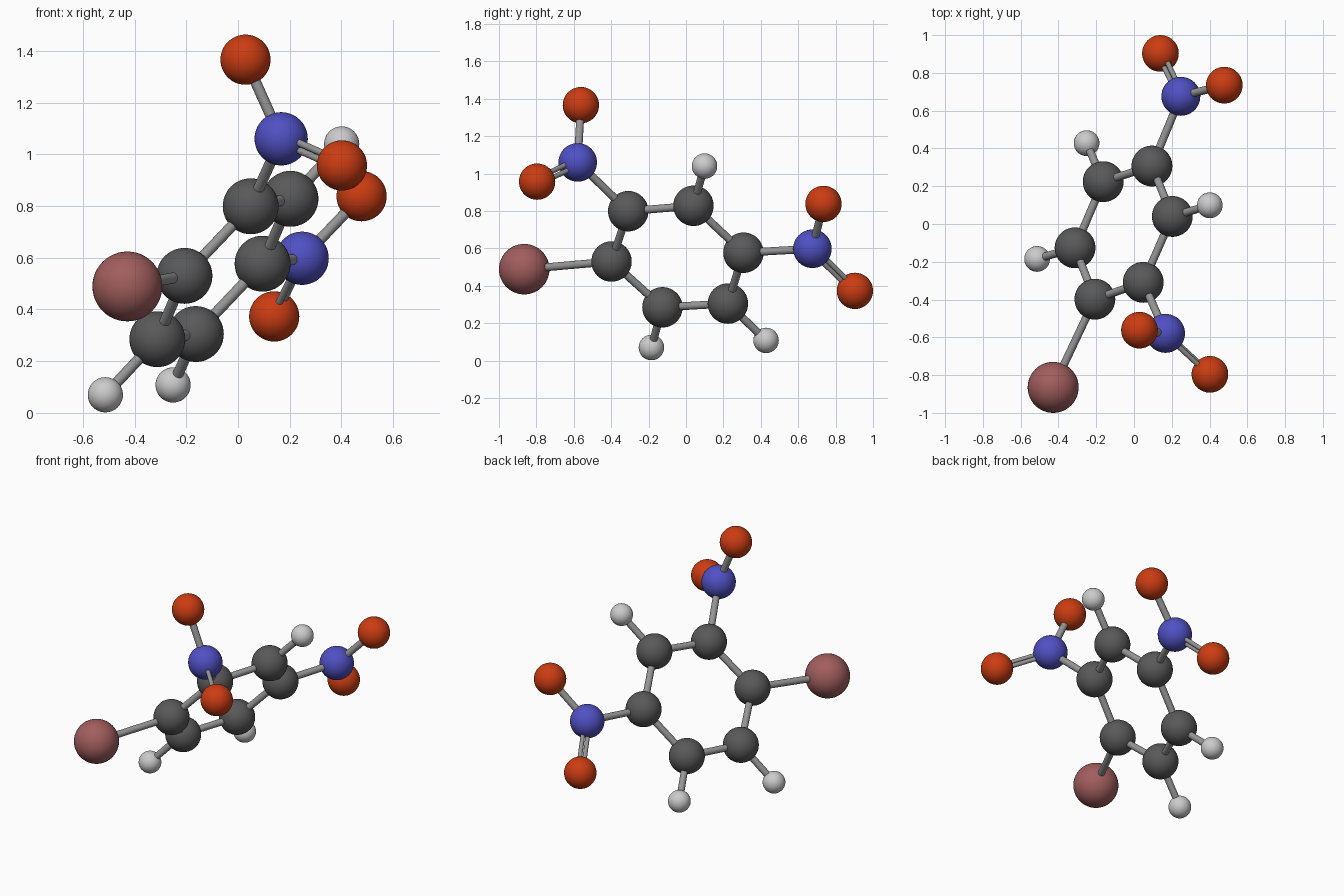
import bpy
from mathutils import Vector

if "Cube" in bpy.data.objects:
    bpy.data.objects.remove(bpy.data.objects["Cube"])


def material(name, rgb):
    m = bpy.data.materials.new(name)
    m.diffuse_color = (*rgb, 1)
    m.use_nodes = True
    m.node_tree.nodes["Principled BSDF"].inputs["Base Color"].default_value = m.diffuse_color
    return m


# Ball kinds: radius, material
KINDS = {
    "carbon": (0.108, material("dark_grey", (0.1, 0.1, 0.1))),
    "hydrogen": (0.068, material("light_grey", (0.6, 0.6, 0.6))),
    "nitrogen": (0.103, material("blue", (0.08, 0.08, 0.55))),
    "oxygen": (0.097, material("orange_red", (0.6, 0.045, 0.006))),
    "bromine": (0.135, material("dusty_red", (0.36, 0.11, 0.11))),
}
BOND = material("bond_grey", (0.3, 0.3, 0.3))

# Ball centres
ATOMS = {
    "carbon_1": (-0.207, -0.398, 0.530),
    "carbon_2": (0.049, -0.309, 0.799),
    "carbon_3": (0.203, 0.040, 0.828),
    "carbon_4": (0.095, 0.307, 0.577),
    "carbon_5": (-0.163, 0.224, 0.305),
    "carbon_6": (-0.312, -0.126, 0.285),
    "bromine_1": (-0.428, -0.865, 0.489),
    "nitrogen_1": (0.167, -0.579, 1.060),
    "nitrogen_2": (0.248, 0.676, 0.598),
    "oxygen_1": (0.029, -0.562, 1.366),
    "oxygen_2": (0.402, -0.796, 0.957),
    "oxygen_3": (0.478, 0.735, 0.838),
    "oxygen_4": (0.140, 0.903, 0.373),
    "hydrogen_3": (0.401, 0.099, 1.040),
    "hydrogen_5": (-0.251, 0.428, 0.108),
    "hydrogen_6": (-0.513, -0.185, 0.070),
}
P = {n: Vector(c) for n, c in ATOMS.items()}


def finish(name, mat):
    ob = bpy.context.object
    ob.name = name
    ob.data.materials.append(mat)
    bpy.ops.object.shade_smooth_by_angle()
    return ob


def ball(name):
    radius, mat = KINDS[name.split("_")[0]]
    bpy.ops.mesh.primitive_uv_sphere_add(segments=48, ring_count=24,
                                         radius=radius, location=P[name])
    finish(name + "_ball", mat)


def rod(name, a, b, radius):
    d = b - a
    bpy.ops.mesh.primitive_cylinder_add(vertices=24, radius=radius, depth=d.length,
                                        location=(a + b) / 2,
                                        rotation=d.to_track_quat('Z', 'Y').to_euler())
    finish(name, BOND)


def single(a, b):
    rod(f"bond_{a}_{b}", P[a], P[b], 0.021)


def double(a, b, side):
    # Two thin rods, offset in the plane shared with the neighbouring ball
    d = (P[b] - P[a]).normalized()
    s = P[side] - P[a]
    off = (s - d * s.dot(d)).normalized() * 0.016
    for k, tag in ((1, "upper"), (-1, "lower")):
        rod(f"double_bond_{a}_{b}_{tag}", P[a] + off * k, P[b] + off * k, 0.0135)


for atom in ATOMS:
    ball(atom)

# Six-sided ring
for i in range(6):
    single(f"carbon_{i + 1}", f"carbon_{(i + 1) % 6 + 1}")

# Side branches
for a, b in (("carbon_1", "bromine_1"), ("carbon_2", "nitrogen_1"),
             ("carbon_4", "nitrogen_2"), ("carbon_3", "hydrogen_3"),
             ("carbon_5", "hydrogen_5"), ("carbon_6", "hydrogen_6"),
             ("nitrogen_1", "oxygen_1"), ("nitrogen_2", "oxygen_3")):
    single(a, b)

double("nitrogen_1", "oxygen_2", "oxygen_1")
double("nitrogen_2", "oxygen_4", "oxygen_3")
